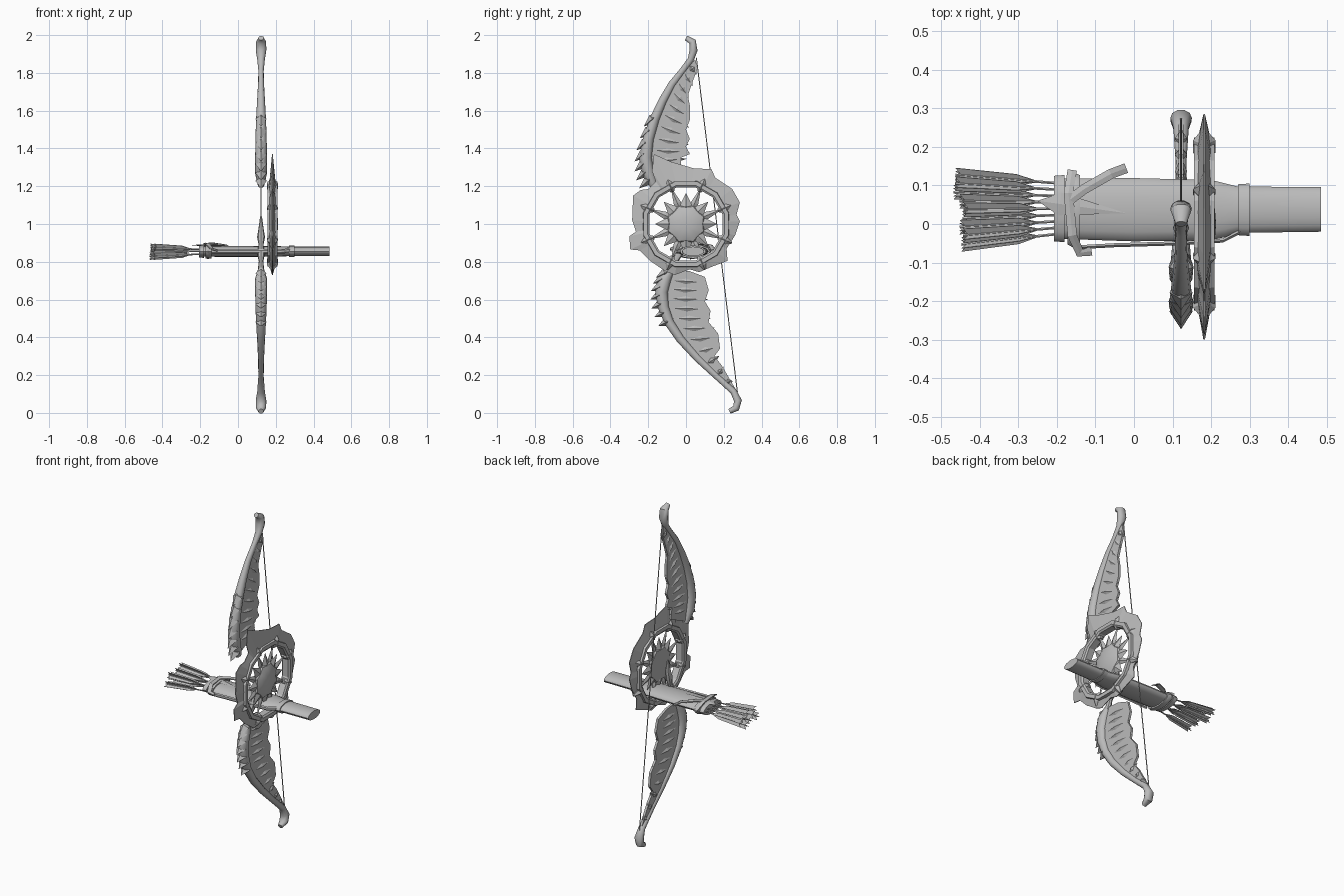
import bpy, bmesh, math, random
from mathutils import Vector

if "Cube" in bpy.data.objects:
    bpy.data.objects.remove(bpy.data.objects["Cube"])

random.seed(4)
grey = bpy.data.materials.new("grey")
grey.diffuse_color = (0.5, 0.5, 0.5, 1)
grey.use_nodes = True
grey.node_tree.nodes["Principled BSDF"].inputs["Base Color"].default_value = grey.diffuse_color
BOW_X, RING_X = 0.122, 0.182


def make(name, bm, smooth=None):
    bmesh.ops.recalc_face_normals(bm, faces=bm.faces)
    me = bpy.data.meshes.new(name)
    bm.to_mesh(me)
    bm.free()
    me.materials.append(grey)
    ob = bpy.data.objects.new(name, me)
    bpy.context.collection.objects.link(ob)
    if smooth:
        bpy.context.view_layer.objects.active = ob
        ob.select_set(True)
        bpy.ops.object.shade_smooth_by_angle(angle=math.radians(smooth))
        ob.select_set(False)
    return ob


def bridge(bm, rings, closed=False):
    n = len(rings[0])
    pairs = list(zip(rings, rings[1:])) + ([(rings[-1], rings[0])] if closed else [])
    for a, b in pairs:
        for i in range(n):
            bm.faces.new((a[i], a[(i + 1) % n], b[(i + 1) % n], b[i]))
    if not closed:
        bm.faces.new(rings[0])
        bm.faces.new(rings[-1])


def tube(bm, path, radii, up, sides=8):
    """Sweep an ellipse; radii are (along up, across)."""
    up, path, rings = Vector(up), [Vector(p) for p in path], []
    for i, p in enumerate(path):
        t = path[min(i + 1, len(path) - 1)] - path[max(i - 1, 0)]
        side = t.cross(up).normalized()
        a, b = radii[i]
        rings.append([bm.verts.new(p + up * a * math.cos(k * math.tau / sides)
                                   + side * b * math.sin(k * math.tau / sides)) for k in range(sides)])
    bridge(bm, rings)


def slab(bm, outline, x, half):
    """Extrude a (y, z) outline along x."""
    rings = [[bm.verts.new((x + s * half, y, z)) for y, z in outline] for s in (-1, 1)]
    bridge(bm, rings)


def blade(bm, a, b, width, thick, normal=(1, 0, 0), belly=0.45):
    """Diamond-shaped feather or spike with a ridge on both sides."""
    a, b, n = Vector(a), Vector(b), Vector(normal)
    s = (b - a).cross(n).normalized() * width
    m = a.lerp(b, belly)
    vs = [bm.verts.new(v) for v in (a, m + s, b, m - s, m + n * thick, m - n * thick)]
    for i in range(4):
        for c in (4, 5):
            bm.faces.new((vs[i], vs[(i + 1) % 4], vs[c]))


def sample(path, t):
    f = t * (len(path) - 1)
    i = min(int(f), len(path) - 2)
    return Vector(path[i]).lerp(Vector(path[i + 1]), f - i)


# --- Wing-shaped limbs: rounded leading edge, feather sheet, feathers, edge spikes
upper_limb = [(0, 1.985), (.035, 1.965), (.04, 1.92), (.025, 1.87), (-.02, 1.81), (-.075, 1.74),
              (-.125, 1.65), (-.165, 1.56), (-.2, 1.45), (-.215, 1.35), (-.2, 1.27), (-.17, 1.2)]
lower_limb = [(.23, .008), (.265, .025), (.275, .065), (.25, .115), (.16, .195), (.06, .29),
              (-.03, .39), (-.09, .48), (-.12, .56), (-.13, .64), (-.11, .71), (-.08, .76)]
limb_r = [(.014, .014), (.027, .02), (.028, .022), (.02, .018), (.014, .017), (.016, .02),
          (.021, .023), (.026, .026), (.03, .03), (.031, .035), (.032, .033), (.016, .02)]
upper_sheet = [(.05, 1.87), (.06, 1.82), (.03, 1.74), (.01, 1.68), (.02, 1.63), (.02, 1.55), (0, 1.5),
               (.02, 1.45), (.0, 1.41), (.02, 1.37), (-.03, 1.35), (-.02, 1.28), (-.17, 1.21), (-.23, 1.27),
               (-.22, 1.36), (-.21, 1.45), (-.175, 1.56), (-.13, 1.66), (-.08, 1.75), (-.02, 1.82)]
lower_sheet = [(.26, .13), (.19, .25), (.15, .3), (.18, .34), (.17, .42), (.12, .48), (.13, .54), (.1, .59),
               (.12, .65), (.1, .72), (.02, .75), (-.08, .76), (-.13, .66), (-.12, .55), (-.09, .48),
               (-.03, .39), (.06, .29), (.16, .195)]
upper_tips = [(.055, 1.79), (.015, 1.67), (.022, 1.56), (.015, 1.46), (.02, 1.38), (-.01, 1.31)]
lower_tips = [(.22, .19), (.175, .3), (.175, .4), (.135, .5), (.12, .6), (.11, .69)]
for label, limb, sheet, tips, lean in (("upper", upper_limb, upper_sheet, upper_tips, -.05),
                                       ("lower", lower_limb, lower_sheet, lower_tips, -.015)):
    bm = bmesh.new()
    tube(bm, [(BOW_X, y, z) for y, z in limb], limb_r, (1, 0, 0), 10)
    make(label + "_limb", bm, 50)
    bm = bmesh.new()
    slab(bm, sheet, BOW_X, .007)
    make(label + "_feather_sheet", bm)
    bm = bmesh.new()
    for i in range(11):
        t = i / 10
        root, tip = sample(limb, .3 + .6 * t), sample(tips, t)
        blade(bm, (BOW_X, *root), (BOW_X, *tip), .026, .016, belly=.5)
    make(label + "_feathers", bm)
    bm = bmesh.new()
    for i in range(7):
        p = sample(limb, .63 + .32 * i / 6)
        blade(bm, (BOW_X, p.x + .03, p.y + .03), (BOW_X, p.x - .062, p.y + lean), .025, .03, belly=.5)
    make(label + "_edge_spikes", bm)

# --- Scalloped grip and bowstring
bm = bmesh.new()
tube(bm, [(BOW_X, y, z) for y, z in ((-.08, .75), (-.06, .8), (-.04, .84), (-.02, .89), (-.01, .93), (0, .98), (0, 1.04))],
     [(.018, .02), (.012, .015), (.02, .022), (.013, .015), (.021, .022), (.013, .018), (.005, .006)], (1, 0, 0))
make("grip", bm, 40)
bm = bmesh.new()
tube(bm, [(BOW_X, .055, 1.88), (BOW_X, .272, .11)], [(.003, .003)] * 2, (1, 0, 0), 6)
make("bowstring", bm)


# --- Round guard: twelve-sided band with a jagged, thin-edged outer plate
def polar(r, a, x=RING_X):
    return (x, r * math.cos(a), 1 + r * math.sin(a))


bm = bmesh.new()
secs = []
for k in range(12):
    a = math.tau * (k + .5) / 12
    secs.append([bm.verts.new(polar(r, a, RING_X + x)) for r, x in
                 ((.2, -.02), (.21, -.027), (.232, -.027), (.237, 0), (.232, .027), (.21, .027), (.2, .02))])
bridge(bm, secs, True)
make("guard_band", bm)

jag = [(-.17, 1.37), (-.08, 1.33), (.04, 1.295), (.135, 1.29), (.155, 1.245), (.245, 1.185), (.285, 1.115),
       (.268, 1.05), (.285, 1.015), (.26, .94), (.215, .87), (.22, .805), (.14, .775), (.07, .745), (.02, .76),
       (-.06, .73), (-.11, .75), (-.19, .805), (-.245, .86), (-.295, .865), (-.3, .935), (-.265, .96),
       (-.285, 1.02), (-.28, 1.15), (-.24, 1.18), (-.2, 1.185), (-.16, 1.225), (-.18, 1.28)]
bm = bmesh.new()
secs = []
for y, z in jag:
    a = math.atan2(z - 1, y)
    secs.append([bm.verts.new(p) for p in (polar(.215, a, RING_X - .018), (RING_X - .002, y, z),
                                           (RING_X + .002, y, z), polar(.215, a, RING_X + .018))])
bridge(bm, secs, True)
make("guard_outer_plate", bm)

# --- Studs around the band, star points and spokes
bm = bmesh.new()
for k in range(8):
    a = math.tau * (k + .5) / 8
    tube(bm, [polar(r, a) for r in (.185, .2, .235, .262)],
         [(.012, .012), (.029, .02), (.029, .02), (.008, .008)], (1, 0, 0), 6)
make("guard_studs", bm)
bm = bmesh.new()
for k in range(8):
    a = math.tau * k / 8
    blade(bm, polar(.05, a), polar(.165, a), .034, .014, belly=.4)
    blade(bm, polar(.06, a + math.pi / 8), polar(.21, a + math.pi / 8), .02, .01, belly=.4)
make("star_points", bm)

# --- Fluted dome in the centre
bm = bmesh.new()
secs = []
for r, x in ((.1, -.012), (.108, 0), (.1, .012), (.075, .022), (.04, .028), (.012, .03)):
    secs.append([bm.verts.new(polar(r * (1 if k % 2 else .88), math.tau * k / 16, RING_X + x)) for k in range(16)])
bridge(bm, secs)
make("centre_dome", bm, 25)


# --- Flattened quiver lying along x
def quiver_part(name, prof, sides=16):
    """prof: (x, centre y, half width, half height)"""
    bm = bmesh.new()
    tube(bm, [(x, y, .855) for x, y, w, h in prof], [(h, w) for x, y, w, h in prof], (0, 0, 1), sides)
    make(name, bm, 40)


quiver_part("quiver_body", [(-.2, .04, .078, .028), (0, .037, .082, .029), (.2, .036, .078, .028),
                            (.235, .036, .07, .027), (.27, .037, .06, .025), (.485, .038, .058, .025)])
quiver_part("quiver_mouth_cuff", [(-.207, .04, .085, .033), (-.18, .04, .087, .034)])
quiver_part("quiver_end_cuff", [(.27, .037, .066, .03), (.3, .037, .068, .031)])
quiver_part("quiver_belt", [(-.172, .037, .09, .037), (-.16, .037, .097, .04), (-.14, .037, .09, .037)], 12)

# --- Straps wrapped around the quiver
bm = bmesh.new()
tube(bm, [(-.16, .14, .86), (-.17, .08, .895), (-.16, -.03, .893), (-.14, -.075, .87), (-.11, -.07, .86)],
     [(.006, .014)] * 5, (0, 0, 1), 6)
tube(bm, [(-.17, .06, .894), (-.13, .09, .896), (-.06, .13, .885), (-.02, .145, .86)],
     [(.006, .015)] * 4, (0, 0, 1), 6)
tube(bm, [(-.14, -.06, .855), (-.05, -.055, .855), (.12, -.05, .855), (.23, -.043, .855), (.275, -.02, .86)],
     [(.012, .006)] * 5, (0, 0, 1), 6)
blade(bm, (-.25, .06, .888), (-.02, .028, .886), .03, .005, (0, 0, 1), .25)
make("quiver_straps", bm)

# --- Fanned arrows: shaft plus crossed vanes
bm = bmesh.new()
for i in range(9):
    f = i / 8 - .5
    lift = (-.028, .02, 0)[i % 3]
    a = Vector((-.19, .04 + f * .13, .855 + lift * .5))
    b = Vector((-.44 - random.uniform(0, .03), .037 + f * .18, .857 + lift))
    tube(bm, [a, b], [(.004, .004)] * 2, (0, 0, 1), 6)
    d = b - a
    for turn in (.5, math.pi / 2 + .5):
        s = Vector((0, math.cos(turn), math.sin(turn))) * .021
        n = d.cross(s).normalized() * .001
        pts = [a + d * .2, a + d * .42 + s * .8, b + s, b - d * .06, b - s, a + d * .42 - s * .8]
        bridge(bm, [[bm.verts.new(p + n * k) for p in pts] for k in (-1, 1)])
make("arrows", bm)
